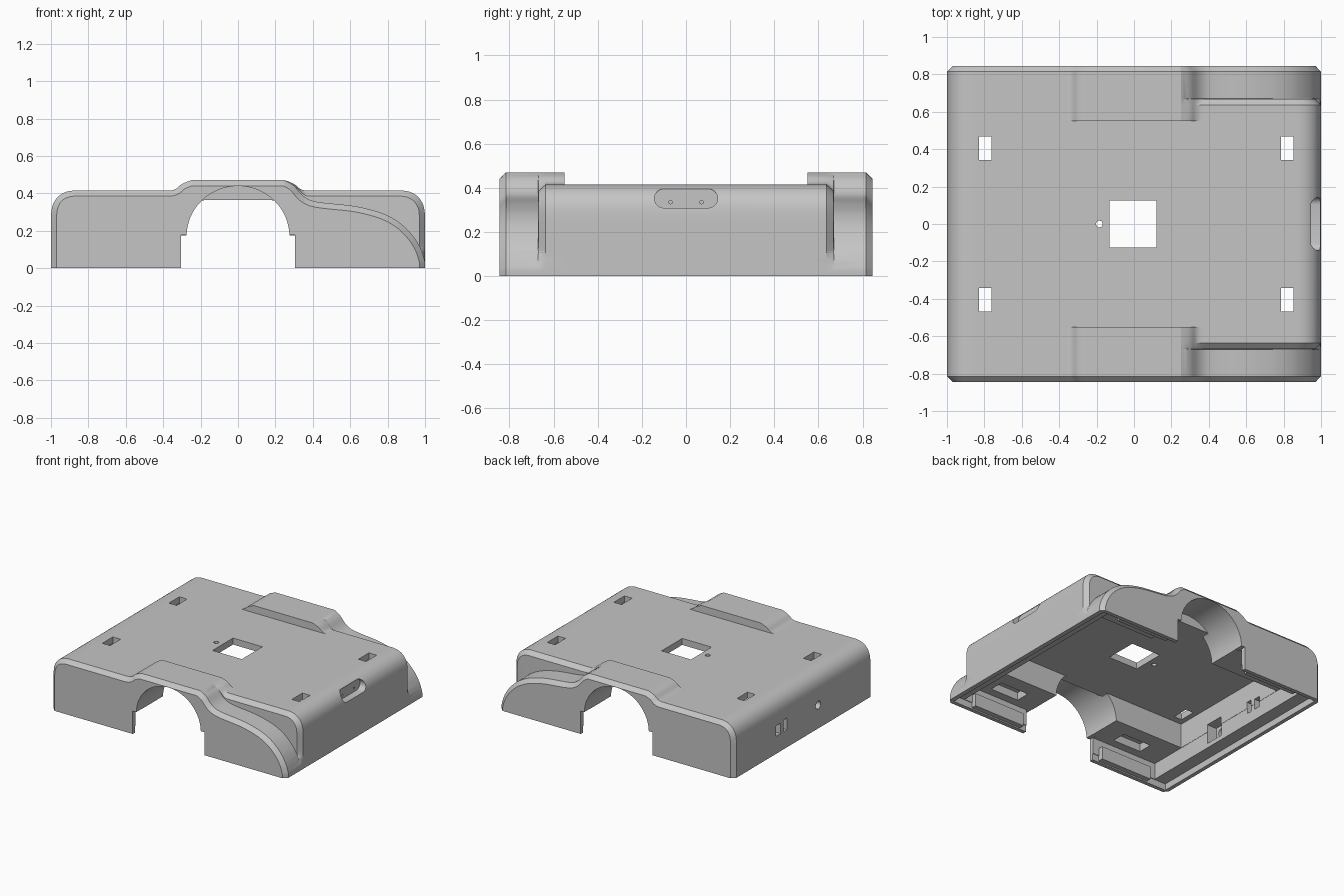
import bpy, bmesh
from math import sin, cos, pi
from mathutils import Vector

if "Cube" in bpy.data.objects:
    bpy.data.objects.remove(bpy.data.objects["Cube"])

grey = bpy.data.materials.new("light_grey_plastic")
grey.use_nodes = True
grey.diffuse_color = (0.56, 0.56, 0.56, 1)
grey.node_tree.nodes["Principled BSDF"].inputs["Base Color"].default_value = (0.56, 0.56, 0.56, 1)


def loft(name, sections):
    """Closed solid through rings of equal point count."""
    bm = bmesh.new()
    rings = [[bm.verts.new(p) for p in s] for s in sections]
    n = len(rings[0])
    for a, b in zip(rings, rings[1:]):
        for i in range(n):
            j = (i + 1) % n
            bm.faces.new((a[i], a[j], b[j], b[i]))
    bm.faces.new(rings[0])
    bm.faces.new(rings[-1])
    bmesh.ops.recalc_face_normals(bm, faces=bm.faces)
    mesh = bpy.data.meshes.new(name)
    bm.to_mesh(mesh)
    bm.free()
    mesh.materials.append(grey)
    ob = bpy.data.objects.new(name, mesh)
    bpy.context.collection.objects.link(ob)
    return ob


def prism(name, axis, pts, lo, hi):
    """Extrude a 2D outline along an axis."""
    place = {"x": lambda p, t: (t, p[0], p[1]),
             "y": lambda p, t: (p[0], t, p[1]),
             "z": lambda p, t: (p[0], p[1], t)}[axis]
    return loft(name, [[place(p, t) for p in pts] for t in (lo, hi)])


def rect(cx, cy, hx, hy):
    return [(cx - hx, cy - hy), (cx + hx, cy - hy), (cx + hx, cy + hy), (cx - hx, cy + hy)]


def disc(cx, cy, r, n=20):
    return [(cx + r * cos(2 * pi * i / n), cy + r * sin(2 * pi * i / n)) for i in range(n)]


def smooth(pts, steps=4):
    """Rounded path through points, kept within each span's bounds."""
    out = []
    for i in range(len(pts) - 1):
        p0, p1, p2 = pts[max(i - 1, 0)], pts[i], pts[i + 1]
        p3 = pts[min(i + 2, len(pts) - 1)]
        for k in range(steps):
            t = k / steps
            q = []
            for a, b, c, d in zip(p0, p1, p2, p3):
                v = b + t * ((c - a) + t * ((2*a - 5*b + 4*c - d) + t * (3*b - a - 3*c + d))) / 2
                q.append(max(min(b, c), min(max(b, c), v)))
            out.append(tuple(q))
    return out + [pts[-1]]


# Half outlines, from the crown down to the right foot
TOP, CROWN = 0.415, 0.47
bump_right = [(.25, CROWN), (.30, .45), (.34, .42), (.40, TOP), (.60, TOP), (.75, TOP), (.88, TOP),
              (.945, .395), (.985, .35), (1, .28), (1, .13), (1, .09), (1, .03), (1, 0)]
# Chamfered shoulder of the middle body where it stands above the dip
shoulder = [(.25, CROWN), (.30, .44), (.35, .395), (.40, .385), (.60, .385), (.75, .385), (.87, .385),
            (.925, .37), (.96, .33), (.97, .27), (.97, .13), (.985, .09), (1, .03), (1, 0)]
dip_right = [(.25, CROWN), (.30, .44), (.35, .385), (.42, .355), (.60, .335), (.70, .315), (.78, .29),
             (.85, .253), (.90, .212), (.94, .167), (.965, .128), (.985, .085), (1, .03), (1, 0)]
left_half = [(-x, z) for x, z in reversed(bump_right)]


def outline(right):
    return smooth(left_half) + smooth(right)


def inset(path, d):
    """Outline moved inward, with the feet kept on the ground."""
    out = []
    for i, p in enumerate(path):
        a, b = Vector(path[max(i - 1, 0)]), Vector(path[min(i + 1, len(path) - 1)])
        t = (b - a).normalized()
        foot = i in (0, len(path) - 1)
        out.append((p[0] + t.y * d, 0 if foot else max(p[1] - t.x * d, 0.005)))
    return out


# Shell: stations from the middle to one end, mirrored to the other
bump, dip = outline(bump_right), outline(dip_right)
base = [(x, min(z, TOP)) for x, z in bump]
stations = [(.55, base), (.551, bump), (.636, bump), (.669, outline(shoulder)),
            (.670, dip), (.815, dip), (.845, inset(dip, .03))]
stations = [(-y, s) for y, s in reversed(stations)] + stations
shell = loft("case_shell", [[(x, y, z) for x, z in s] for y, s in stations])
bm = bmesh.new()
bm.from_mesh(shell.data)
bmesh.ops.triangulate(bm, faces=[f for f in bm.faces if len(f.verts) == 4])
bmesh.ops.recalc_face_normals(bm, faces=bm.faces)
bm.to_mesh(shell.data)
bm.free()


def arch(ceiling):
    """Doorway outline with a round head."""
    head = [(.275 * cos(pi * i / 32), min(ceiling, .17 + .269 * sin(pi * i / 32))) for i in range(33)]
    return [(-.275, -.1), (.275, -.1)] + head


cutters = []


def cut(axis, pts, lo, hi):
    cutters.append(prism("cutter", axis, pts, lo, hi))


# Inner cavity, lowered end bays and the shallow rebate around the open underside
LEDGE = .175
cut("z", [(-.97, -.815), (.965, -.815), (.965, .815), (-.97, .815)], -.1, .05)
cut("z", rect(0, 0, .87, .81), -.15, LEDGE)
cut("z", rect(0, 0, .868, .52), -.2, .365)

for s in (-1, 1):
    # Arched openings, low inside and tall under the bump, wider through the end wall
    for ceiling, lo, hi in ((.365, .5, .60), (.445, .58, .95)):
        cut("y", arch(ceiling), *sorted((s * lo, s * hi)))
    cut("z", rect(0, s * .86, .305, .08), -.3, LEDGE + .002)
    # Clip pockets in the end ledges and slots in the top
    for x in (-.56, .56):
        cut("z", rect(x, s * .69, .12, .055), .1, .235)
    for x in (-.795, .82):
        cut("z", rect(x, s * .405, .033, .064), .3, .6)

# Square window and pin hole in the top
cut("z", rect(-.005, 0, .125, .125), .3, .6)
cut("z", disc(-.185, 0, .018), .3, .6)

# Button recess in the right side, with two pin holes
stadium = [(y + (.1 if y > 0 else -.1), z) for y, z in disc(.0001, .352, .043, 30)]
cut("x", stadium, .94, 1.1)
for y in (-.07, .07):
    cut("x", disc(y, .335, .008, 10), .9, .96)

# Port openings and the round hole in the left wall
cut("x", rect(.305, .175, .028, .04), -1.1, -.8)
cut("x", rect(.22, .18, .022, .045), -1.1, -.8)
cut("x", disc(-.18, .18, .03), -1.1, -.8)
cut("x", rect(-.16, .16, .075, .075), -.95, -.8)

for c in cutters:
    c.hide_render = True
    mod = shell.modifiers.new("cut", "BOOLEAN")
    mod.operation, mod.solver, mod.object = "DIFFERENCE", "EXACT", c
bpy.context.view_layer.update()
result = bpy.data.meshes.new_from_object(shell.evaluated_get(bpy.context.evaluated_depsgraph_get()))
shell.modifiers.clear()
shell.data = result
for c in cutters:
    bpy.data.objects.remove(c)

# Locating rails inside the end walls
for s, end in ((-1, "front"), (1, "back")):
    for x, side in ((-.58, "right"), (.58, "left")):
        lo, hi = sorted((s * .775, s * .82))
        prism(f"{end}_{side}_rail", "y", rect(x, .06, .22, .05), lo, hi)

bpy.ops.object.select_all(action="DESELECT")
shell.select_set(True)
bpy.context.view_layer.objects.active = shell
bpy.ops.object.shade_smooth_by_angle(angle=0.3)
